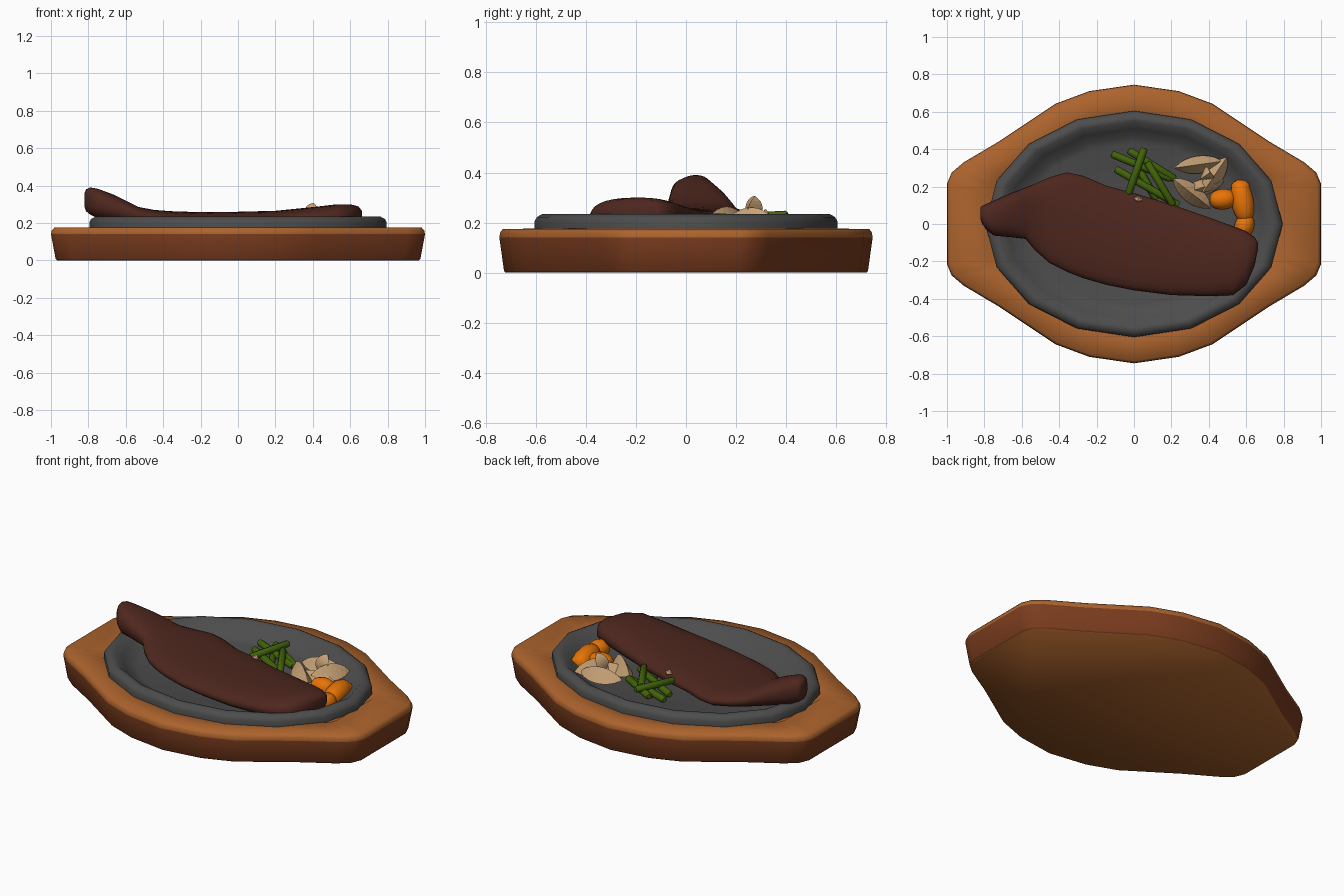
import bpy, bmesh, math
from mathutils import Vector

if "Cube" in bpy.data.objects:
    bpy.data.objects.remove(bpy.data.objects["Cube"])


def material(name, rgb):
    m = bpy.data.materials.new(name)
    m.diffuse_color = (*rgb, 1)
    m.use_nodes = True
    m.node_tree.nodes["Principled BSDF"].inputs["Base Color"].default_value = m.diffuse_color
    return m


WOOD = material("light wood", (.41, .125, .026))
EDGE = material("dark wood edge", (.195, .045, .013))
IRON = material("cast iron", (.073, .073, .073))
MEAT = material("seared meat", (.075, .020, .013))
GREEN = material("bean green", (.055, .127, .003))
CARROT = material("carrot orange", (.83, .18, .002))
POTATO = material("potato beige", (.60, .38, .19))


def loft(name, rings, mats, angle=40):
    """Skin closed rings of equal point count and cap both ends."""
    bm = bmesh.new()
    vs = [[bm.verts.new(p) for p in r] for r in rings]
    n = len(vs[0])
    for a, b in zip(vs, vs[1:]):
        for i in range(n):
            bm.faces.new((a[i], a[(i + 1) % n], b[(i + 1) % n], b[i]))
    bm.faces.new(vs[0][::-1])
    bm.faces.new(vs[-1])
    bmesh.ops.recalc_face_normals(bm, faces=bm.faces)
    me = bpy.data.meshes.new(name)
    bm.to_mesh(me)
    bm.free()
    ob = bpy.data.objects.new(name, me)
    bpy.context.collection.objects.link(ob)
    for m in mats:
        me.materials.append(m)
    bpy.ops.object.select_all(action='DESELECT')
    ob.select_set(True)
    bpy.context.view_layer.objects.active = ob
    if angle:
        bpy.ops.object.shade_smooth_by_angle(angle=math.radians(angle))
    return ob


# Wooden board: one quarter outline mirrored twice
quarter = [(1, .215), (.975, .275), (.91, .33), (.725, .44), (.42, .643), (.24, .71), (0, .745)]
half = quarter + [(-x, y) for x, y in quarter[-2::-1]]
outline = half + [(x, -y) for x, y in half[::-1]]
board_steps = [(.968, 0), (.975, .008), (1, .14), (.996, .16), (.982, .175), (.78, .176), (.7, .12)]
board = loft("wooden_board", [[(x * s, y * s, z) for x, y in outline] for s, z in board_steps],
             [WOOD, EDGE], 62)
for f in board.data.polygons:
    f.material_index = int(abs(f.normal.z) < .9 and f.center.z < .14)

# Sizzling plate: sixteen-sided oval dish sunk into the board
plate_steps = [(.70, .51, .13), (.795, .605, .17), (.795, .605, .205), (.785, .595, .222),
               (.76, .573, .235), (.735, .55, .233), (.69, .51, .195), (.64, .465, .16), (.6, .43, .15)]
loft("iron_plate", [[(a * math.cos(i * math.pi / 8), b * math.sin(i * math.pi / 8), z)
                     for i in range(16)] for a, b, z in plate_steps], [IRON], 50)

# Steak: rounded cross-sections along x (x, y low, y high, z low, z high)
sections = [(-.822, .03, .09, .29, .355), (-.812, .0, .097, .262, .38), (-.79, -.03, .107, .245, .39),
            (-.75, -.062, .125, .225, .383), (-.66, -.07, .165, .205, .35), (-.58, -.08, .195, .19, .31),
            (-.53, -.14, .215, .18, .285), (-.45, -.21, .25, .17, .27), (-.36, -.255, .276, .16, .263),
            (-.27, -.29, .257, .155, .26), (-.15, -.325, .205, .15, .258), (0, -.355, .165, .15, .26),
            (.2, -.38, .105, .15, .265), (.4, -.386, .035, .155, .285), (.53, -.38, -.012, .16, .3),
            (.6, -.325, -.04, .165, .3), (.645, -.22, -.07, .18, .288), (.662, -.14, -.10, .21, .265)]


def power(v, e):
    return math.copysign(abs(v) ** e, v)


rings = []
for x, y0, y1, z0, z1 in sections:
    rings.append([(x, (y0 + y1) / 2 + (y1 - y0) / 2 * power(math.cos(t), .85),
                   (z0 + z1) / 2 + (z1 - z0) / 2 * power(math.sin(t), .85))
                  for t in (k * math.tau / 28 for k in range(28))])
loft("steak", rings, [MEAT], 70)


def spindle(name, a, b, profile, sides, mat, angle, phase=0):
    """Loft of round sections from a to b; profile lists (position, radius)."""
    a, b = Vector(a), Vector(b)
    d = (b - a).normalized()
    u = d.cross(Vector((0, 0, 1))).normalized()
    w = u.cross(d)
    loft(name, [[a.lerp(b, t) + r * (u * math.cos(k * math.tau / sides + phase)
                                     + w * math.sin(k * math.tau / sides + phase))
                 for k in range(sides)] for t, r in profile], [mat], angle)


# Green beans: crossed thin rods
beans = [((-.12, .375, .2), (.2, .24, .19)), ((-.03, .395, .205), (.22, .24, .19)),
         ((.055, .405, .228), (-.03, .16, .215)), ((-.1, .295, .195), (.24, .10, .19)),
         ((.07, .33, .22), (.21, .10, .21)), ((.0, .34, .18), (.12, .13, .18))]
for i, (a, b) in enumerate(beans):
    spindle(f"green_bean_{i + 1}", a, b, [(0, .014), (.03, .02), (.97, .02), (1, .014)], 8, GREEN, 50)

# Potato wedges: three-sided tapering pieces
wedges = [((.22, .30, .20), (.47, .335, .20), .05), ((.495, .355, .20), (.37, .17, .21), .052),
          ((.21, .24, .205), (.41, .085, .205), .055), ((.25, .16, .18), (.48, .23, .18), .045),
          ((.37, .25, .20), (.405, .275, .305), .04)]
for i, (a, b, r) in enumerate(wedges):
    spindle(f"potato_wedge_{i + 1}", a, b,
            [(t / 8, .004 + r * math.sin(math.pi * t / 8) ** .7 if 0 < t < 8 else .004) for t in range(9)],
            3, POTATO, 0, math.pi / 2)
spindle("potato_tip", (.0, .137, .235), (.045, .128, .235), [(0, .004), (.5, .02), (1, .004)], 6, POTATO, 0)

# Carrots: plump rounded pieces
carrots = [((.405, .125, .18), (.545, .14, .18), .053), ((.56, .235, .178), (.60, .01, .178), .058),
           ((.61, .05, .175), (.57, -.07, .175), .05), ((.52, .19, .175), (.62, .20, .175), .04)]
for i, (a, b, r) in enumerate(carrots):
    spindle(f"carrot_{i + 1}", a, b,
            [((1 - math.cos(math.pi * t / 10)) / 2, .002 + r * abs(math.sin(math.pi * t / 10)) ** .8)
             for t in range(11)], 12, CARROT, 60)
